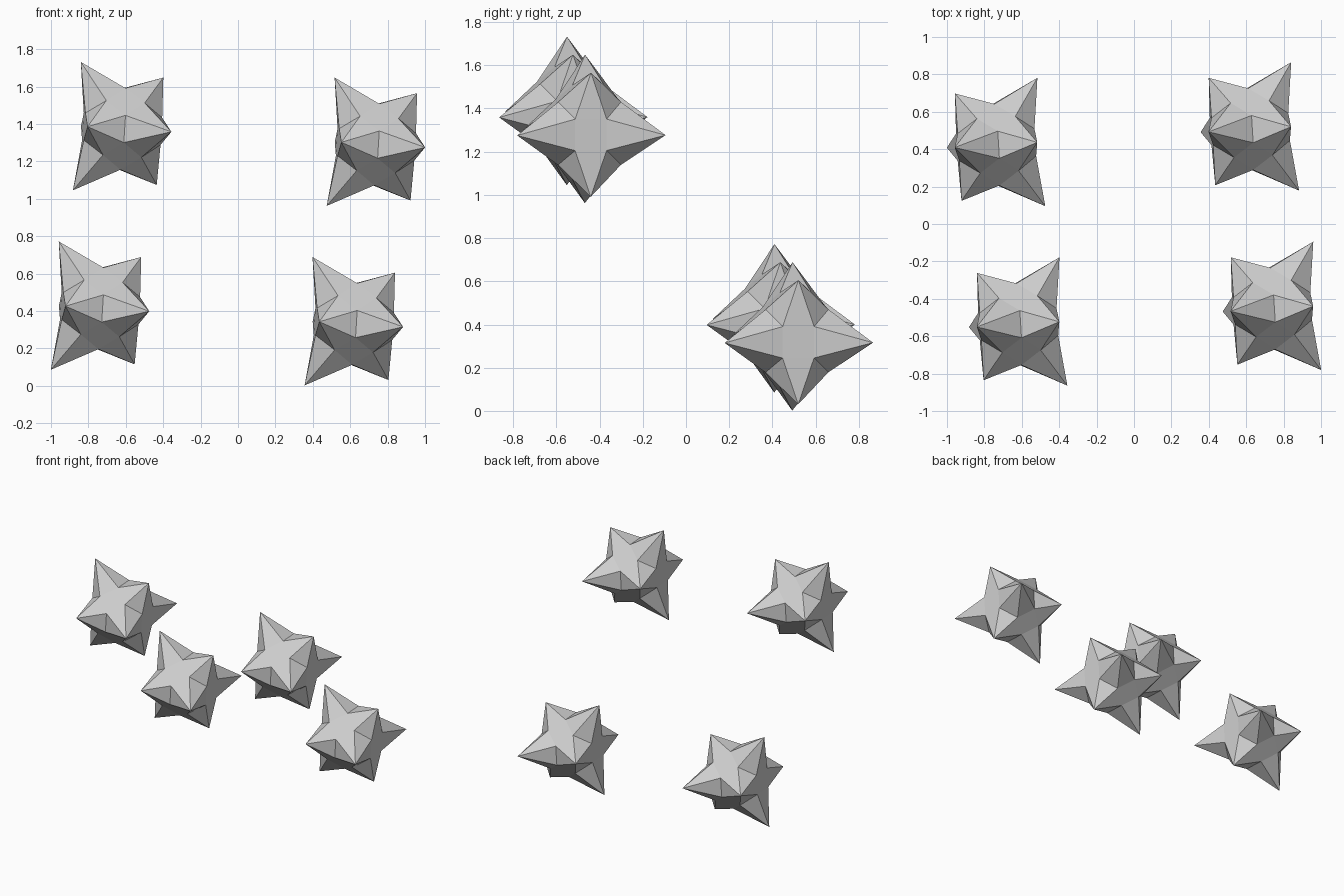
import bpy
import bmesh
from itertools import product
from mathutils import Matrix, Vector

cube = bpy.data.objects.get("Cube")
if cube:
    bpy.data.objects.remove(cube, do_unlink=True)

CORE = 0.103            # unit of the truncated octahedron core
LONG, SHORT = 0.421, 0.352   # spike tip distances from the star centre
SPACING = 0.681         # half the grid pitch

# Tilted frame shared by the stars and their grid
x_axis = Vector((0.9963, 0.0613, -0.0613)).normalized()
z_axis = Vector((0, 1, 1)).normalized()
y_axis = z_axis.cross(x_axis)
tilt = Matrix((x_axis, y_axis, z_axis)).transposed()
centre = Vector((0, -0.0145, 0.852))

# Plain grey material
grey = bpy.data.materials.new("light_grey")
grey.use_nodes = True
colour = (0.62, 0.62, 0.62, 1)
grey.diffuse_color = colour
grey.node_tree.nodes["Principled BSDF"].inputs["Base Color"].default_value = colour


def star_mesh():
    """Truncated octahedron with a pyramid on each of its eight hexagons."""
    bm = bmesh.new()
    hexagon = [(0, 1, 2), (0, 2, 1), (1, 2, 0), (2, 1, 0), (2, 0, 1), (1, 0, 2)]
    for sign in product((-1, 1), repeat=3):
        s = Vector(sign)
        ring = [bm.verts.new(tilt @ (s * Vector(p)) * CORE) for p in hexagon]
        # Long and short spikes alternate from corner to corner
        length = LONG if s.x * s.y * s.z > 0 else SHORT
        tip = bm.verts.new(tilt @ s.normalized() * length)
        for i in range(6):
            bm.faces.new((ring[i], ring[(i + 1) % 6], tip))
    # Join the spikes and close the six square gaps
    bmesh.ops.remove_doubles(bm, verts=bm.verts, dist=0.0005)
    bmesh.ops.holes_fill(bm, edges=bm.edges, sides=4)
    bmesh.ops.recalc_face_normals(bm, faces=bm.faces)
    mesh = bpy.data.meshes.new("spiked_star")
    bm.to_mesh(mesh)
    bm.free()
    mesh.materials.append(grey)
    return mesh


# Four identical stars on a tilted two by two grid
mesh = star_mesh()
names = {(-1, -1): "upper_right_star", (1, -1): "upper_left_star",
         (-1, 1): "lower_right_star", (1, 1): "lower_left_star"}
for (i, j), name in names.items():
    star = bpy.data.objects.new(name, mesh)
    star.location = centre + SPACING * (i * x_axis + j * y_axis)
    bpy.context.collection.objects.link(star)
